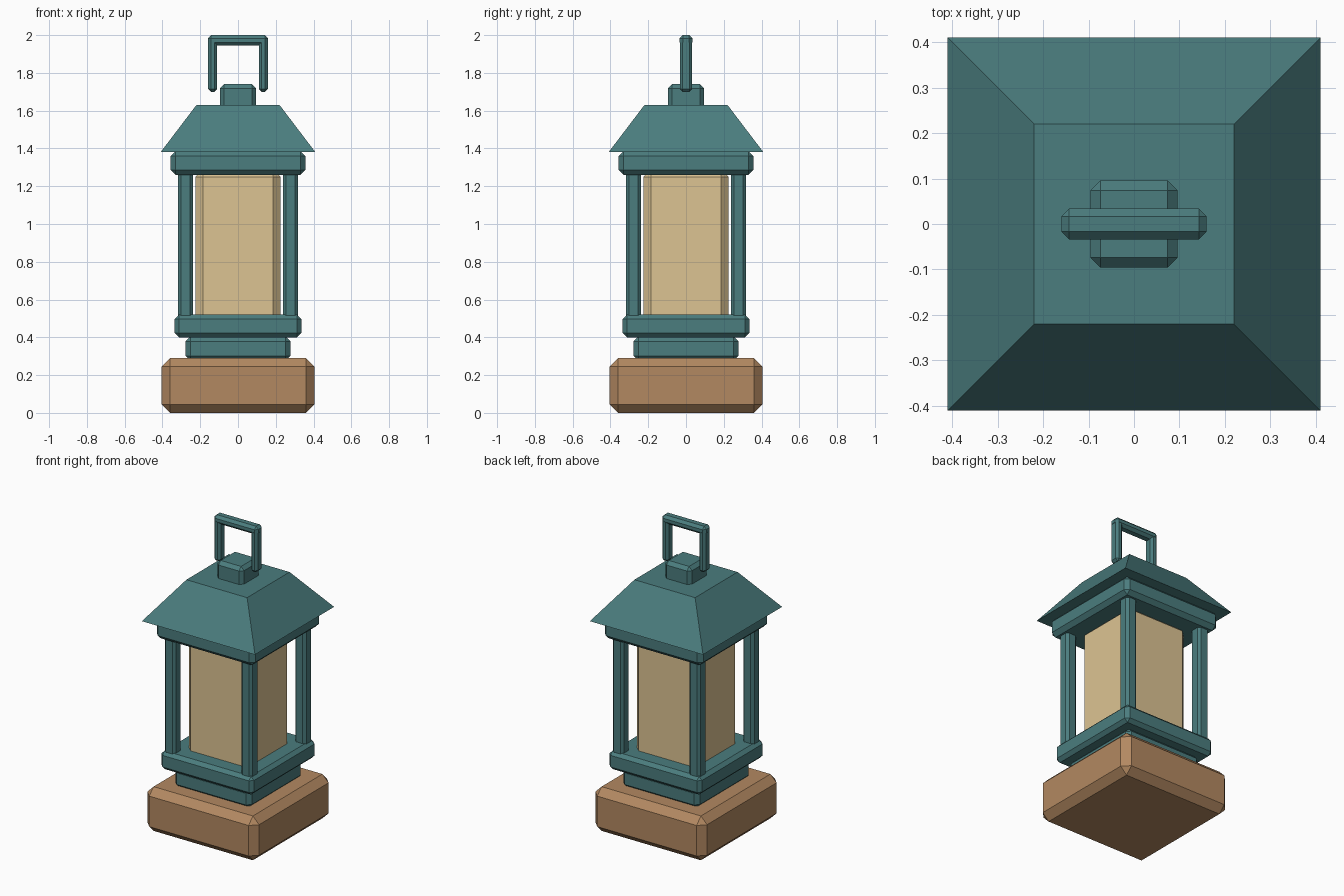
import bpy, bmesh

if "Cube" in bpy.data.objects:
    bpy.data.objects.remove(bpy.data.objects["Cube"])


def material(name, rgb):
    m = bpy.data.materials.new(name)
    m.diffuse_color = (*rgb, 1)
    m.use_nodes = True
    m.node_tree.nodes["Principled BSDF"].inputs["Base Color"].default_value = m.diffuse_color
    return m


TEAL = material("teal_metal", (0.07, 0.205, 0.21))
WOOD = material("wood", (0.45, 0.25, 0.12))
GLASS = material("warm_glass", (0.72, 0.55, 0.29))


def block(name, half_x, half_y, z0, z1, mat, bevel=0.0, x=0, y=0, top_scale=1.0):
    """Chamfered box, or a frustum when top_scale is below 1."""
    mesh = bpy.data.meshes.new(name)
    bm = bmesh.new()
    bmesh.ops.create_cube(bm, size=2)
    for v in bm.verts:
        s = top_scale if v.co.z > 0 else 1.0
        z = z1 if v.co.z > 0 else z0
        v.co = (v.co.x * half_x * s, v.co.y * half_y * s, z)
    if bevel:
        bmesh.ops.bevel(bm, geom=bm.edges[:], offset=bevel, segments=1,
                        affect='EDGES', clamp_overlap=True)
    bm.to_mesh(mesh)
    bm.free()
    mesh.materials.append(mat)
    ob = bpy.data.objects.new(name, mesh)
    ob.location = (x, y, 0)
    bpy.context.collection.objects.link(ob)
    return ob


# Base and lower frame
block("wooden_base", 0.405, 0.405, 0, 0.29, WOOD, 0.045)
block("plinth", 0.278, 0.278, 0.275, 0.405, TEAL, 0.027)
block("lower_frame", 0.335, 0.335, 0.40, 0.52, TEAL, 0.022)

# Glass body and corner posts
block("glass", 0.226, 0.226, 0.48, 1.29, GLASS, 0.04)
for sx, side in ((-1, "left"), (1, "right")):
    for sy, depth in ((-1, "front"), (1, "back")):
        block(f"{depth}_{side}_post", 0.04, 0.04, 0.50, 1.28, TEAL, 0.016,
              0.278 * sx, 0.278 * sy)

# Upper frame, roof and cap
block("upper_frame", 0.357, 0.357, 1.26, 1.385, TEAL, 0.026)
block("roof", 0.41, 0.41, 1.38, 1.63, TEAL, top_scale=0.22 / 0.41)
block("roof_cap", 0.096, 0.096, 1.60, 1.74, TEAL, 0.022)

# Carrying handle
for sx, side in ((-1, "left"), (1, "right")):
    block(f"handle_{side}_leg", 0.024, 0.033, 1.70, 1.985, TEAL, 0.014, 0.134 * sx)
block("handle_bar", 0.16, 0.034, 1.945, 2.0, TEAL, 0.017)
